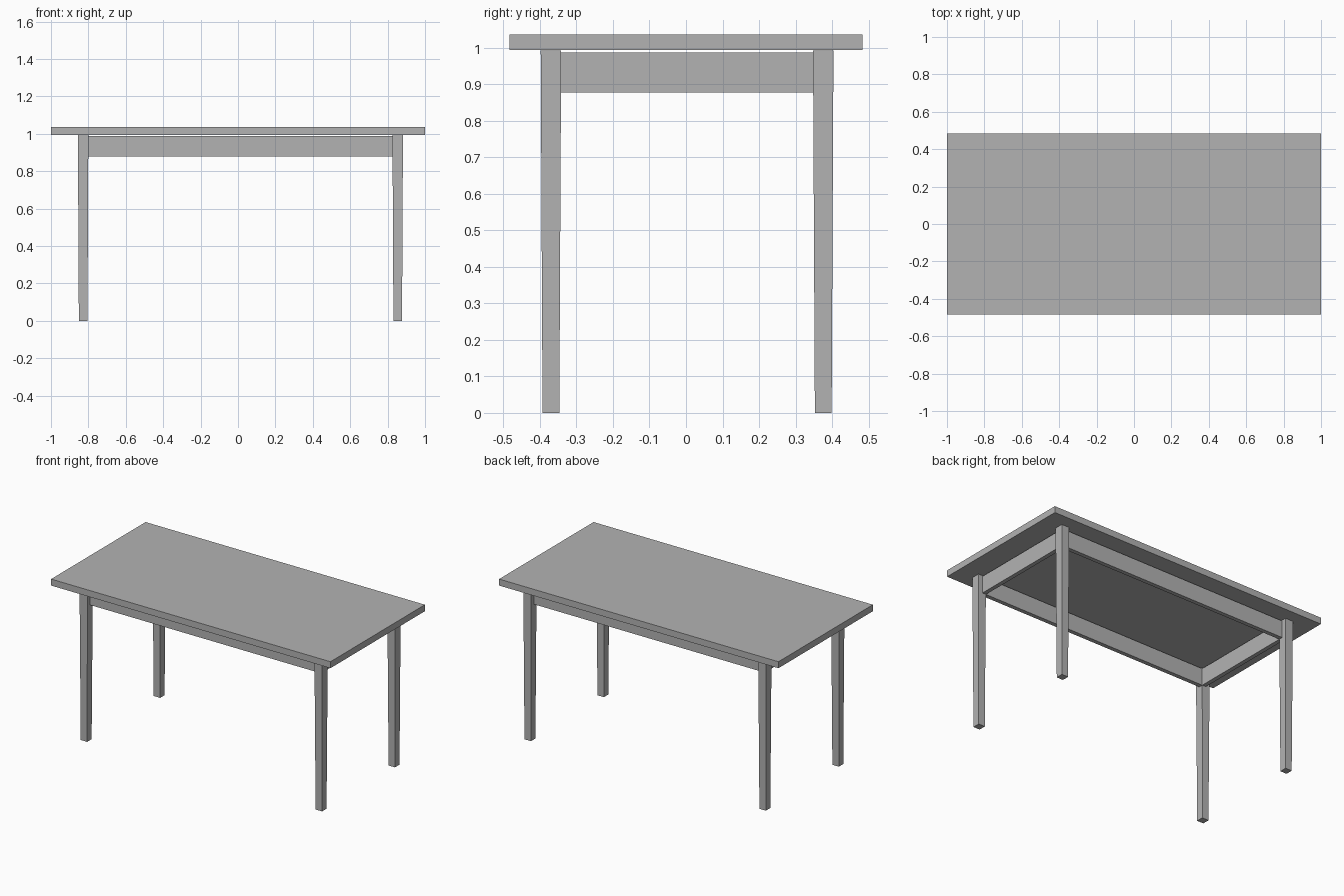
import bpy
import bmesh

cube = bpy.data.objects.get("Cube")
if cube:
    bpy.data.objects.remove(cube, do_unlink=True)

grey = bpy.data.materials.new("plain grey")
grey.use_nodes = True
grey.diffuse_color = (0.45, 0.45, 0.45, 1)
grey.node_tree.nodes["Principled BSDF"].inputs["Base Color"].default_value = (0.45, 0.45, 0.45, 1)


def box(name, low, high, foot_scale=1.0):
    """Flat-shaded box between two corners; the bottom can be narrowed."""
    bm = bmesh.new()
    bmesh.ops.create_cube(bm, size=1)
    for v in bm.verts:
        s = foot_scale if v.co.z < 0 else 1.0
        v.co.x *= s
        v.co.y *= s
        for i in range(3):
            v.co[i] = (low[i] + high[i]) / 2 + v.co[i] * (high[i] - low[i])
    mesh = bpy.data.meshes.new(name)
    bm.to_mesh(mesh)
    bm.free()
    mesh.materials.append(grey)
    obj = bpy.data.objects.new(name, mesh)
    bpy.context.collection.objects.link(obj)
    return obj


# Tabletop slab
box("tabletop", (-1, -0.483, 0.994), (1, 0.483, 1.036))

# The frame sits slightly off the slab's centre
cx, cy = 0.013, 0.003
inner_x, inner_y = 0.813, 0.345
leg_width, leg_top = 0.056, 0.993
rail_low, rail_high, rail_thick = 0.878, 0.988, 0.027


def span(centre, side, inner, width):
    a, b = centre + side * inner, centre + side * (inner + width)
    return min(a, b), max(a, b)


# Four tapered legs
for sx, x_name in ((-1, "right"), (1, "left")):
    for sy, y_name in ((-1, "front"), (1, "back")):
        x0, x1 = span(cx, sx, inner_x, leg_width)
        y0, y1 = span(cy, sy, inner_y, leg_width)
        box(f"{y_name}_{x_name}_leg", (x0, y0, 0), (x1, y1, leg_top), 0.82)

# Long apron rails, flush with the inner faces of the legs
for s, name in ((-1, "front"), (1, "back")):
    y0, y1 = span(cy, s, inner_y, rail_thick)
    box(f"{name}_apron", (cx - inner_x, y0, rail_low), (cx + inner_x, y1, rail_high))

# Short apron rails
for s, name in ((-1, "right"), (1, "left")):
    x0, x1 = span(cx, s, inner_x, rail_thick)
    box(f"{name}_apron", (x0, cy - inner_y, rail_low), (x1, cy + inner_y, rail_high))
